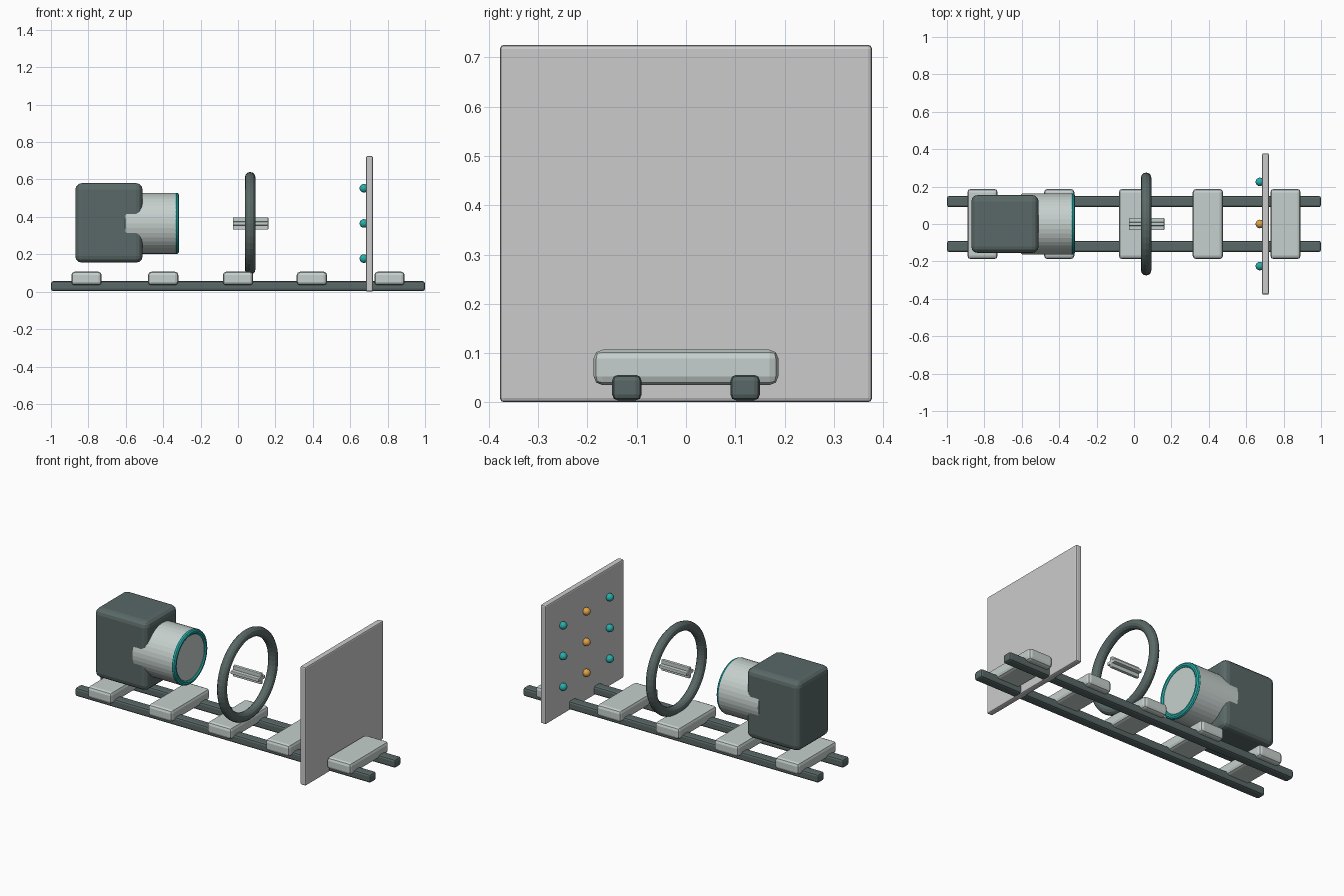
import bpy
from math import pi

if "Cube" in bpy.data.objects:
    bpy.data.objects.remove(bpy.data.objects["Cube"])


def mat(name, r, g, b):
    m = bpy.data.materials.new(name)
    m.diffuse_color = (r, g, b, 1)
    m.use_nodes = True
    m.node_tree.nodes["Principled BSDF"].inputs["Base Color"].default_value = m.diffuse_color
    return m


DARK = mat("dark_metal", 0.10, 0.14, 0.135)
LIGHT = mat("light_metal", 0.56, 0.63, 0.61)
TEAL = mat("teal", 0.02, 0.42, 0.40)
ORANGE = mat("orange", 0.75, 0.36, 0.06)
AXIS_Z = 0.365  # height of the optical axis


def finish(name, m):
    ob = bpy.context.object
    ob.name = name
    if m:
        ob.data.materials.append(m)
    return ob


def box(name, loc, size, bevel, m=None, segs=2):
    bpy.ops.mesh.primitive_cube_add(size=1, location=loc)
    ob = finish(name, m)
    ob.scale = size
    bpy.ops.object.transform_apply(location=False, rotation=False, scale=True)
    mod = ob.modifiers.new("bevel", 'BEVEL')
    mod.width = bevel
    mod.segments = segs
    return ob


def ring(name, x, major, minor, m, sides):
    bpy.ops.mesh.primitive_torus_add(
        location=(x, 0, AXIS_Z), rotation=(0, pi / 2, 0), major_radius=major,
        minor_radius=minor, major_segments=48, minor_segments=sides)
    return finish(name, m)


# Two rails
for side, y in (("front", -0.12), ("back", 0.12)):
    box(f"{side}_rail", (0, y, 0.03), (2, 0.06, 0.052), 0.012, DARK)

# Sliding carriages across the rails
for i, x in enumerate((-0.81, -0.4, 0, 0.395, 0.81)):
    box(f"carriage_{i + 1}", (x, 0, 0.071), (0.162, 0.375, 0.072), 0.018, LIGHT)

# Camera body, barrel and lens rim
box("camera_body", (-0.69, 0, AXIS_Z + 0.003), (0.36, 0.31, 0.425), 0.035, DARK, 3)
bpy.ops.mesh.primitive_cylinder_add(
    vertices=40, radius=0.163, depth=0.28, location=(-0.463, 0, AXIS_Z),
    rotation=(0, pi / 2, 0))
barrel = finish("lens_barrel", LIGHT)
mod = barrel.modifiers.new("bevel", 'BEVEL')
mod.width = 0.006
mod.segments = 2
ring("lens_rim", -0.330, 0.148, 0.016, TEAL, 10)

# Target hoop with a crossed bar along the axis
ring("target_hoop", 0.065, 0.247, 0.028, DARK, 12)
box("crossbar_flat", (0.067, 0, AXIS_Z), (0.19, 0.066, 0.02), 0.004, LIGHT)
box("crossbar_upright", (0.067, 0, AXIS_Z), (0.19, 0.02, 0.066), 0.004, LIGHT)

# Screen with a grid of marker beads
box("screen", (0.703, 0, 0.363), (0.037, 0.755, 0.725), 0.008)
for i, y in enumerate((-0.225, 0, 0.225)):
    for j, dz in enumerate((-0.188, 0, 0.188)):
        bpy.ops.mesh.primitive_uv_sphere_add(
            segments=16, ring_count=10, radius=0.023,
            location=(0.673, y, AXIS_Z + dz))
        finish(f"marker_{i + 1}_{j + 1}", ORANGE if y == 0 else TEAL)
        bpy.ops.object.shade_smooth()
